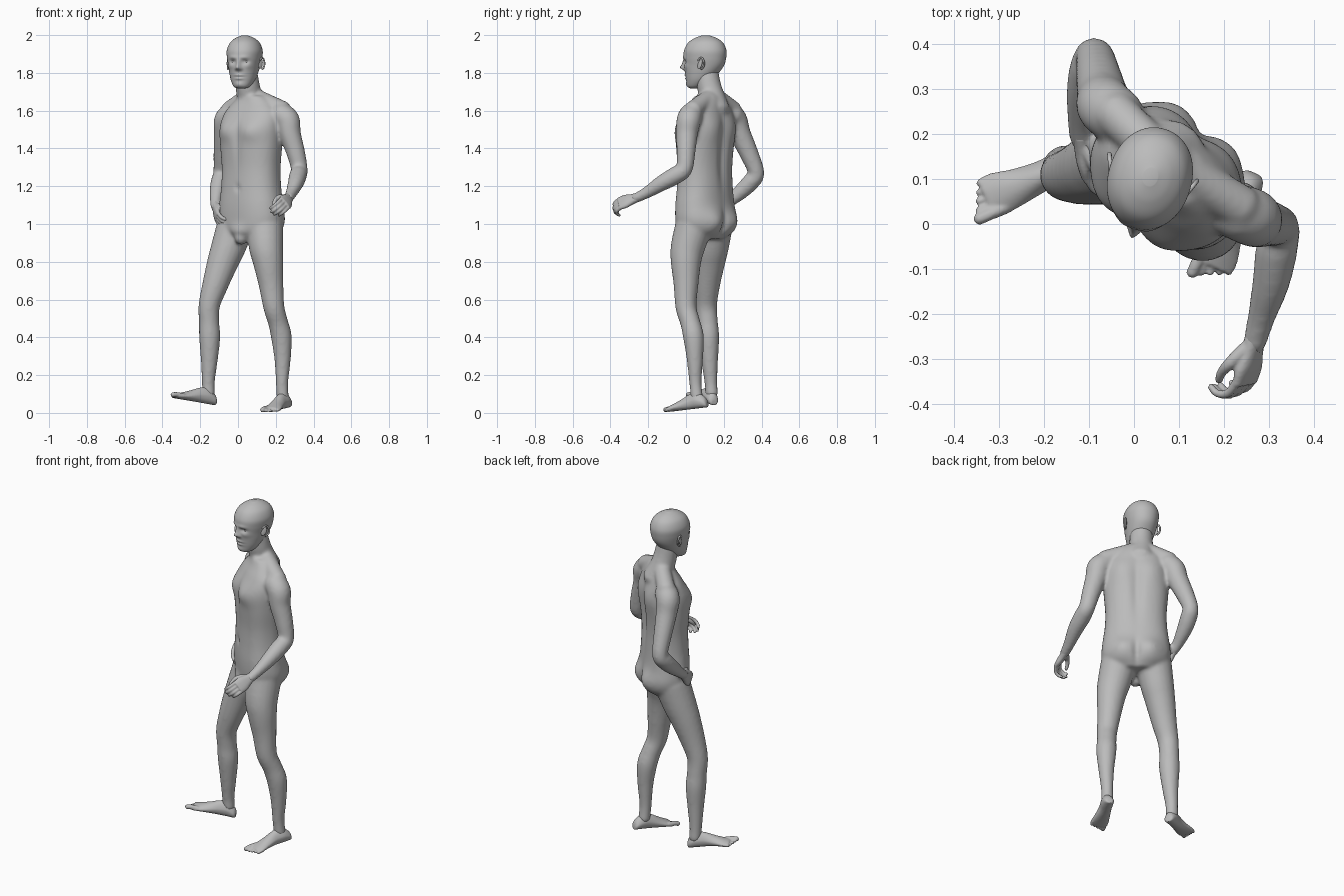
import bpy, bmesh, math
from mathutils import Vector

cube = bpy.data.objects.get("Cube")
if cube:
    bpy.data.objects.remove(cube)

skin = bpy.data.materials.new("grey_skin")
skin.use_nodes = True
skin.diffuse_color = (0.5, 0.5, 0.5, 1)
skin.node_tree.nodes["Principled BSDF"].inputs["Base Color"].default_value = (0.5, 0.5, 0.5, 1)
UP = Vector((0, 0, 1))


def spline(points, steps):
    """Catmull-Rom interpolation of number rows."""
    rows = [Vector(p) for p in points]
    rows = [rows[0]] + rows + [rows[-1]]
    out = []
    for a, b, c, d in zip(rows, rows[1:], rows[2:], rows[3:]):
        for i in range(steps):
            t = i / steps
            out.append(0.5 * (2 * b + (c - a) * t + (2 * a - 5 * b + 4 * c - d) * t**2
                              + (3 * b - a - 3 * c + d) * t**3))
    return out + [rows[-1]]


def skin_rings(bm, rings):
    """Bridge closed rings of points and cap both ends."""
    rings = [[bm.verts.new(p) for p in ring] for ring in rings]
    n = len(rings[0])
    for r0, r1 in zip(rings, rings[1:]):
        for i in range(n):
            j = (i + 1) % n
            bm.faces.new((r0[i], r0[j], r1[j], r1[i]))
    bm.faces.new(rings[0][::-1])
    bm.faces.new(rings[-1])


def circle(n, power=2.0):
    for i in range(n):
        c, s = math.cos(math.tau * i / n), math.sin(math.tau * i / n)
        yield (math.copysign(abs(c) ** (2 / power), c), math.copysign(abs(s) ** (2 / power), s))


def frame(yaw):
    """Left and front directions of a part turned about z."""
    a = math.radians(yaw)
    return Vector((math.cos(a), -math.sin(a), 0)), Vector((-math.sin(a), -math.cos(a), 0))


def trunk(bm, origin, yaw, rows, bumps, power, steps, n):
    """Stacked level sections (z, front offset, half width, half depth), sculpted by soft bumps."""
    left, front = frame(yaw)
    rings = []
    for z, f0, a, b in spline(rows, steps):
        ring = []
        for c, s in circle(n, power):
            l, f = a * c, f0 + b * s
            for side, bl, bz, wl, wz, amount in bumps:
                if s * side > 0:
                    g = math.exp(-((abs(l) - bl) / wl) ** 2 - ((z - bz) / wz) ** 2)
                    f += side * amount * g * min(1, abs(s) * 2)
            ring.append(Vector(origin) + left * l + front * f + UP * z)
        rings.append(ring)
    skin_rings(bm, rings)


def tube(bm, path, steps=5, n=20):
    """Round limb through points (x, y, z, radius), with rounded tips."""
    pts = spline(path, steps)
    pos = [p.to_3d() if len(p) == 3 else Vector(p[:3]) for p in pts]
    rad = [p[3] for p in pts]
    d0, d1 = (pos[0] - pos[1]).normalized(), (pos[-1] - pos[-2]).normalized()
    for k in (0.5, 0.85):
        pos = [pos[0] + d0 * rad[0] * 0.4] + pos + [pos[-1] + d1 * rad[-1] * 0.4]
        rad = [rad[0] * (1.3 - k)] + rad + [rad[-1] * (1.3 - k)]
    ref = None
    rings = []
    for i, p in enumerate(pos):
        t = (pos[min(i + 1, len(pos) - 1)] - pos[max(i - 1, 0)]).normalized()
        ref = t.orthogonal() if ref is None else ref - t * ref.dot(t)
        ref.normalize()
        w = t.cross(ref)
        rings.append([p + (ref * c + w * s) * rad[i] for c, s in circle(n)])
    skin_rings(bm, rings)


def blob(bm, centre, axes):
    """Ellipsoid with three axis vectors."""
    made = bmesh.ops.create_uvsphere(bm, u_segments=20, v_segments=12, radius=1)["verts"]
    for v in made:
        v.co = Vector(centre) + axes[0] * v.co.x + axes[1] * v.co.y + axes[2] * v.co.z


def finish(name, bm, voxel, smooth):
    """Fuse the shapes of a part into one smooth surface."""
    bmesh.ops.recalc_face_normals(bm, faces=bm.faces)
    mesh = bpy.data.meshes.new(name)
    bm.to_mesh(mesh)
    bm.free()
    mesh.materials.append(skin)
    ob = bpy.data.objects.new(name, mesh)
    bpy.context.collection.objects.link(ob)
    if voxel:
        mod = ob.modifiers.new("fuse", "REMESH")
        mod.mode, mod.voxel_size, mod.use_smooth_shade = "VOXEL", voxel, True
    if smooth:
        mod = ob.modifiers.new("soften", "SMOOTH")
        mod.factor, mod.iterations = 0.5, smooth
    mesh.polygons.foreach_set("use_smooth", [True] * len(mesh.polygons))


# Body: torso, neck, arms and legs
L, F = frame(38)
bm = bmesh.new()
torso = [(0.92, 0, 0.10, 0.08), (0.96, 0, 0.165, 0.115), (1.02, -0.005, 0.187, 0.128),
         (1.10, 0, 0.183, 0.125), (1.2, 0, 0.17, 0.12), (1.3, 0, 0.167, 0.118),
         (1.42, 0, 0.176, 0.124), (1.52, -0.005, 0.18, 0.122), (1.59, -0.015, 0.165, 0.1),
         (1.64, -0.025, 0.125, 0.08), (1.68, -0.025, 0.075, 0.065)]
torso_bumps = [(1, 0.085, 1.49, 0.06, 0.05, 0.018), (1, 0, 1.45, 0.02, 0.12, -0.01),
               (1, 0, 1.19, 0.012, 0.015, -0.014), (1, 0, 0.95, 0.04, 0.04, 0.02),
               (-1, 0.08, 1.0, 0.06, 0.07, 0.025), (-1, 0, 0.98, 0.015, 0.07, -0.02),
               (-1, 0, 1.38, 0.025, 0.17, -0.018), (-1, 0.09, 1.5, 0.06, 0.08, 0.012)]
trunk(bm, (0.07, 0.10, 0), 38, torso, torso_bumps, 2.3, 6, 56)
tube(bm, [(0.08, 0.15, 1.6, 0.085), (0.06, 0.135, 1.68, 0.068), (0.05, 0.12, 1.74, 0.064), (0.04, 0.11, 1.82, 0.06)])
# trapezius slopes
for tip in ((0.24, 0.035, 1.6, 0.05), (-0.045, 0.25, 1.6, 0.05)):
    tube(bm, [(0.065, 0.145, 1.685, 0.045), tip])
# arms
tube(bm, [(0.22, 0.03, 1.585, 0.062), (0.262, 0.015, 1.55, 0.065), (0.275, 0.005, 1.48, 0.058),
          (0.305, 0.0, 1.38, 0.05), (0.325, -0.01, 1.29, 0.044), (0.317, -0.06, 1.255, 0.047),
          (0.305, -0.13, 1.215, 0.042), (0.283, -0.21, 1.165, 0.031), (0.267, -0.27, 1.135, 0.026)])
tube(bm, [(-0.03, 0.235, 1.585, 0.062), (-0.062, 0.26, 1.55, 0.065), (-0.07, 0.285, 1.48, 0.058),
          (-0.08, 0.335, 1.37, 0.05), (-0.088, 0.372, 1.27, 0.043), (-0.098, 0.345, 1.225, 0.046),
          (-0.11, 0.29, 1.17, 0.041), (-0.118, 0.225, 1.115, 0.03), (-0.117, 0.185, 1.085, 0.026)])
# legs
tube(bm, [(0.14, 0.045, 1.0, 0.1), (0.148, 0.01, 0.88, 0.091), (0.16, 0.0, 0.8, 0.081),
          (0.175, 0.0, 0.68, 0.066), (0.19, 0.0, 0.56, 0.056), (0.212, 0.022, 0.48, 0.053),
          (0.23, 0.04, 0.4, 0.055), (0.236, 0.047, 0.28, 0.043), (0.233, 0.05, 0.16, 0.033),
          (0.237, 0.058, 0.08, 0.033)])
tube(bm, [(-0.01, 0.15, 1.0, 0.1), (-0.05, 0.135, 0.88, 0.092), (-0.08, 0.125, 0.8, 0.083),
          (-0.12, 0.112, 0.68, 0.069), (-0.152, 0.108, 0.57, 0.057), (-0.153, 0.115, 0.48, 0.054),
          (-0.15, 0.12, 0.4, 0.056), (-0.152, 0.125, 0.28, 0.045), (-0.157, 0.132, 0.16, 0.034),
          (-0.155, 0.136, 0.1, 0.034)])
# groin
blob(bm, Vector((0.07, 0.10, 0.93)) + F * 0.085, (L * 0.035, F * 0.04, UP * 0.04))
finish("body", bm, 0.009, 8)

# Head with sculpted face
HL, HF = frame(17)
HEAD = Vector((0.035, 0.1, 0))
bm = bmesh.new()
skull = [(1.718, 0.058, 0.02, 0.02), (1.728, 0.052, 0.042, 0.042), (1.76, 0.032, 0.062, 0.068),
         (1.80, 0.016, 0.074, 0.09), (1.84, 0.004, 0.082, 0.107), (1.88, 0, 0.09, 0.114),
         (1.92, -0.002, 0.092, 0.113), (1.96, -0.004, 0.076, 0.093), (1.985, -0.005, 0.047, 0.058),
         (1.998, -0.005, 0.016, 0.02)]
face = [(1, 0.034, 1.86, 0.018, 0.012, -0.012), (1, 0.03, 1.882, 0.024, 0.01, 0.005),
        (1, 0, 1.828, 0.013, 0.013, 0.024), (1, 0, 1.85, 0.01, 0.022, 0.014),
        (1, 0.014, 1.822, 0.008, 0.008, 0.007), (1, 0, 1.788, 0.024, 0.006, 0.008),
        (1, 0, 1.779, 0.026, 0.003, -0.005), (1, 0, 1.770, 0.02, 0.006, 0.008),
        (1, 0, 1.738, 0.022, 0.014, 0.006), (1, 0.05, 1.835, 0.018, 0.016, 0.005)]
trunk(bm, HEAD, 17, skull, face, 2.1, 9, 96)
finish("head", bm, 0, 2)

# Eyes and ears
for side, word in ((1, "left"), (-1, "right")):
    bm = bmesh.new()
    blob(bm, HEAD + HL * 0.034 * side + HF * 0.086 + UP * 1.86, (HL * 0.014, HF * 0.009, UP * 0.008))
    finish(word + "_eye", bm, 0, 0)
    bm = bmesh.new()
    out = HL * side - HF * 0.5
    base = HEAD + HL * 0.088 * side + HF * 0.0
    blob(bm, base + UP * 1.848, (HF * 0.014 + HL * side * -0.006, out * 0.006, UP * 0.026 - HF * 0.006))
    rim = [base + HF * (0.016 * math.cos(a) - 0.004) + out * (0.006 - 0.008 * math.cos(a))
           + UP * (1.85 + 0.029 * math.sin(a)) for a in (0.6, 1.3, 2.1, 3.1, 4.0, 4.7)]
    tube(bm, [(*p, 0.005) for p in rim], 4, 10)
    finish(word + "_ear", bm, 0, 0)


def foot(name, heel, toe, inner_sign):
    """Sole-flat foot from heel to toe tips, with five toes."""
    heel, toe = Vector(heel), Vector(toe)
    d = toe - heel
    inner = Vector((-d.y, d.x, 0)).normalized() * inner_sign
    up = d.cross(inner).normalized()
    up = up if up.z > 0 else -up
    bm = bmesh.new()
    rings = []
    for t, w, h, shift in spline([(0, 0.016, 0.03, 0), (0.04, 0.028, 0.055, 0), (0.18, 0.034, 0.085, 0),
                                  (0.35, 0.034, 0.08, 0.003), (0.55, 0.041, 0.055, 0.003),
                                  (0.72, 0.049, 0.036, 0), (0.83, 0.048, 0.024, 0)], 4):
        ring = []
        for c, s in circle(28, 2.4):
            taper = 1 - 0.35 * max(s, 0)
            ring.append(heel + d * t + inner * (shift + w * c * taper) + up * h * (0.5 + 0.5 * s))
        rings.append(ring)
    skin_rings(bm, rings)
    for i in range(5):
        r = 0.0135 if i == 0 else 0.0095 - 0.0006 * i
        off = inner * (0.034 - 0.0185 * i + (0 if i == 0 else 0.001))
        end = 0.95 - 0.03 * i
        path = [heel + d * t + off + up * (r * k) for t, k in ((0.72, 1.3), (end - 0.09, 1.35), (end, 1.0))]
        tube(bm, [(*p, r) for p in path], 4, 12)
    finish(name, bm, 0.0045, 4)


foot("left_foot", (0.268, 0.115, 0.03), (0.155, -0.135, 0.0), -1)
foot("right_foot", (-0.12, 0.148, 0.04), (-0.375, 0.035, 0.085), 1)


def hand(name, wrist, aim, palm, curl):
    """Loosely closed hand: palm block, four fingers and a thumb."""
    wrist, aim = Vector(wrist), Vector(aim).normalized()
    palm = Vector(palm)
    palm = (palm - aim * palm.dot(aim)).normalized()
    across = aim.cross(palm)
    across = across if across.z < 0 else -across
    bm = bmesh.new()
    rings = []
    for t, w, h in spline([(-0.02, 0.024, 0.02), (0.02, 0.03, 0.019), (0.06, 0.041, 0.018), (0.098, 0.039, 0.012)], 4):
        rings.append([wrist + aim * t + across * w * c + palm * h * s for c, s in circle(24, 2.4)])
    skin_rings(bm, rings)
    for i, size in enumerate((0.95, 1.05, 1.0, 0.8)):
        p = wrist + aim * 0.085 + across * (i - 1.5) * 0.0195
        path = [(*p, 0.0105)]
        for k, step in enumerate((0.045, 0.033, 0.024)):
            a = curl * (k + 0.6)
            p = p + (aim * math.cos(a) + palm * math.sin(a)) * step * size
            path.append((*p, 0.0098 - 0.001 * k))
        tube(bm, path, 4, 12)
    thumb = [wrist + aim * x - across * y + palm * z for x, y, z in
             ((0.015, 0.015, 0.008), (0.05, 0.04, 0.022), (0.08, 0.04, 0.04), (0.105, 0.03, 0.05))]
    tube(bm, [(*p, r) for p, r in zip(thumb, (0.017, 0.014, 0.011, 0.009))], 4, 12)
    finish(name, bm, 0.004, 4)


hand("left_hand", (0.267, -0.265, 1.138), (-0.2, -0.9, -0.3), (-0.75, 0, -0.6), 0.75)
hand("right_hand", (-0.117, 0.19, 1.09), (0.1, -0.75, -0.6), (0.95, 0.1, 0), 0.6)
